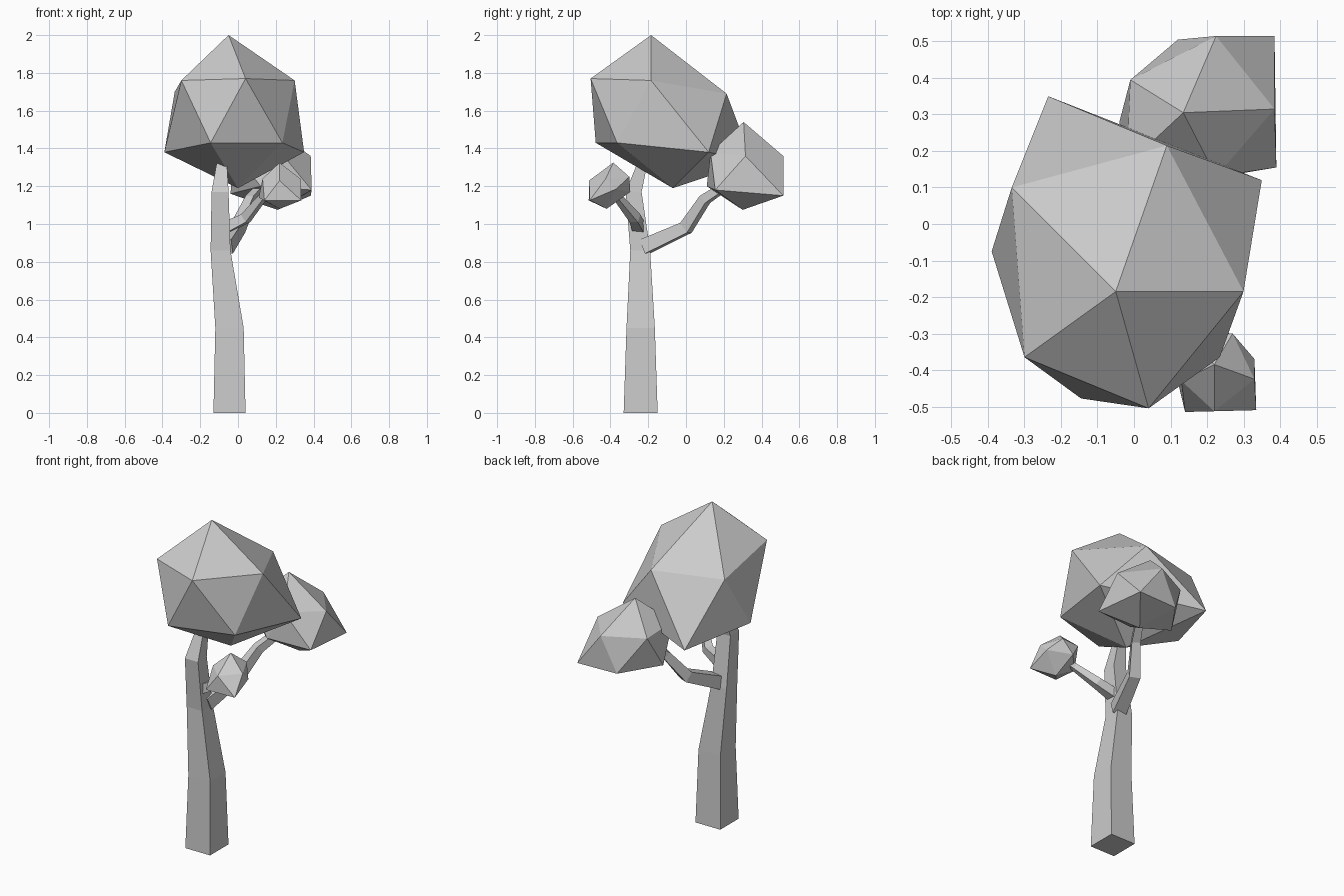
import bpy
import bmesh
from mathutils import Vector

cube = bpy.data.objects.get("Cube")
if cube:
    bpy.data.objects.remove(cube, do_unlink=True)

grey = bpy.data.materials.new("plain grey")
grey.use_nodes = True
colour = (0.6, 0.6, 0.6, 1)
grey.diffuse_color = colour
grey.node_tree.nodes["Principled BSDF"].inputs["Base Color"].default_value = colour


def finish(name, bm):
    bmesh.ops.recalc_face_normals(bm, faces=bm.faces[:])
    mesh = bpy.data.meshes.new(name)
    bm.to_mesh(mesh)
    bm.free()
    mesh.materials.append(grey)
    obj = bpy.data.objects.new(name, mesh)
    bpy.context.collection.objects.link(obj)
    return obj


def skin(bm, rings):
    """Join four-sided rings into a closed limb."""
    rings = [[bm.verts.new(p) for p in ring] for ring in rings]
    for low, high in zip(rings, rings[1:]):
        for i in range(4):
            j = (i + 1) % 4
            bm.faces.new((low[i], low[j], high[j], high[i]))
    bm.faces.new(rings[0][::-1])
    bm.faces.new(rings[-1])


def trunk(name, sections):
    bm = bmesh.new()
    skin(bm, [[(x0, y0, z), (x1, y0, z), (x1, y1, z), (x0, y1, z)]
              for z, x0, x1, y0, y1 in sections])
    return finish(name, bm)


def branch(name, path, widths):
    """Sweep a square section along a bent path."""
    points = [Vector(p) for p in path]
    rings = []
    for i, (p, w) in enumerate(zip(points, widths)):
        along = (points[min(i + 1, len(points) - 1)] - points[max(i - 1, 0)]).normalized()
        side = along.cross(Vector((0, 0, 1))).normalized() * w / 2
        up = side.cross(along).normalized() * w / 2
        rings.append([p - side - up, p + side - up, p + side + up, p - side + up])
    bm = bmesh.new()
    skin(bm, rings)
    return finish(name, bm)


def crown(name, top, upper, lower, bottom):
    """Uneven twenty-sided crown; each lower point sits after its upper point."""
    bm = bmesh.new()
    t, b = bm.verts.new(top), bm.verts.new(bottom)
    u = [bm.verts.new(p) for p in upper]
    d = [bm.verts.new(p) for p in lower]
    for i in range(5):
        j = (i + 1) % 5
        bm.faces.new((t, u[i], u[j]))
        bm.faces.new((u[i], d[i], u[j]))
        bm.faces.new((u[j], d[i], d[j]))
        bm.faces.new((b, d[j], d[i]))
    return finish(name, bm)


# Trunk: height, then x and y extents
trunk("trunk", [
    (0, -0.13, 0.04, -0.33, -0.15),
    (0.45, -0.12, 0.03, -0.315, -0.165),
    (0.86, -0.145, -0.04, -0.295, -0.19),
    (1.17, -0.14, -0.05, -0.32, -0.235),
    (1.34, -0.11, -0.06, -0.25, -0.2),
])

# Branches
branch("back_branch",
       [(-0.07, -0.22, 0.88), (0, 0, 0.98), (0.07, 0.1, 1.13), (0.14, 0.22, 1.21)],
       [0.08, 0.065, 0.05, 0.04])
branch("front_branch",
       [(-0.07, -0.25, 0.98), (0.04, -0.27, 1.03), (0.13, -0.36, 1.14), (0.2, -0.39, 1.18)],
       [0.06, 0.05, 0.035, 0.03])

# Crowns
crown("main_crown", (-0.05, -0.185, 2),
      [(0.3, -0.185, 1.76), (0.09, 0.215, 1.69), (-0.335, 0.1, 1.7),
       (-0.3, -0.365, 1.76), (0.04, -0.505, 1.77)],
      [(0.35, 0.12, 1.38), (-0.235, 0.35, 1.33), (-0.39, -0.075, 1.38),
       (-0.145, -0.478, 1.43), (0.235, -0.365, 1.43)],
      (0, -0.07, 1.19))
crown("back_crown", (0.135, 0.305, 1.54),
      [(0.385, 0.315, 1.36), (0.225, 0.515, 1.36), (-0.01, 0.395, 1.36),
       (-0.02, 0.16, 1.38), (0.225, 0.13, 1.38)],
      [(0.385, 0.515, 1.15), (0.12, 0.505, 1.15), (-0.04, 0.28, 1.16),
       (0.12, 0.11, 1.2), (0.39, 0.155, 1.18)],
      (0.21, 0.3, 1.075))
crown("front_crown", (0.22, -0.385, 1.325),
      [(0.33, -0.425, 1.24), (0.27, -0.3, 1.25), (0.15, -0.31, 1.25),
       (0.13, -0.43, 1.24), (0.22, -0.513, 1.23)],
      [(0.33, -0.37, 1.185), (0.2, -0.295, 1.17), (0.11, -0.39, 1.14),
       (0.14, -0.515, 1.125), (0.335, -0.51, 1.125)],
      (0.22, -0.42, 1.08))
